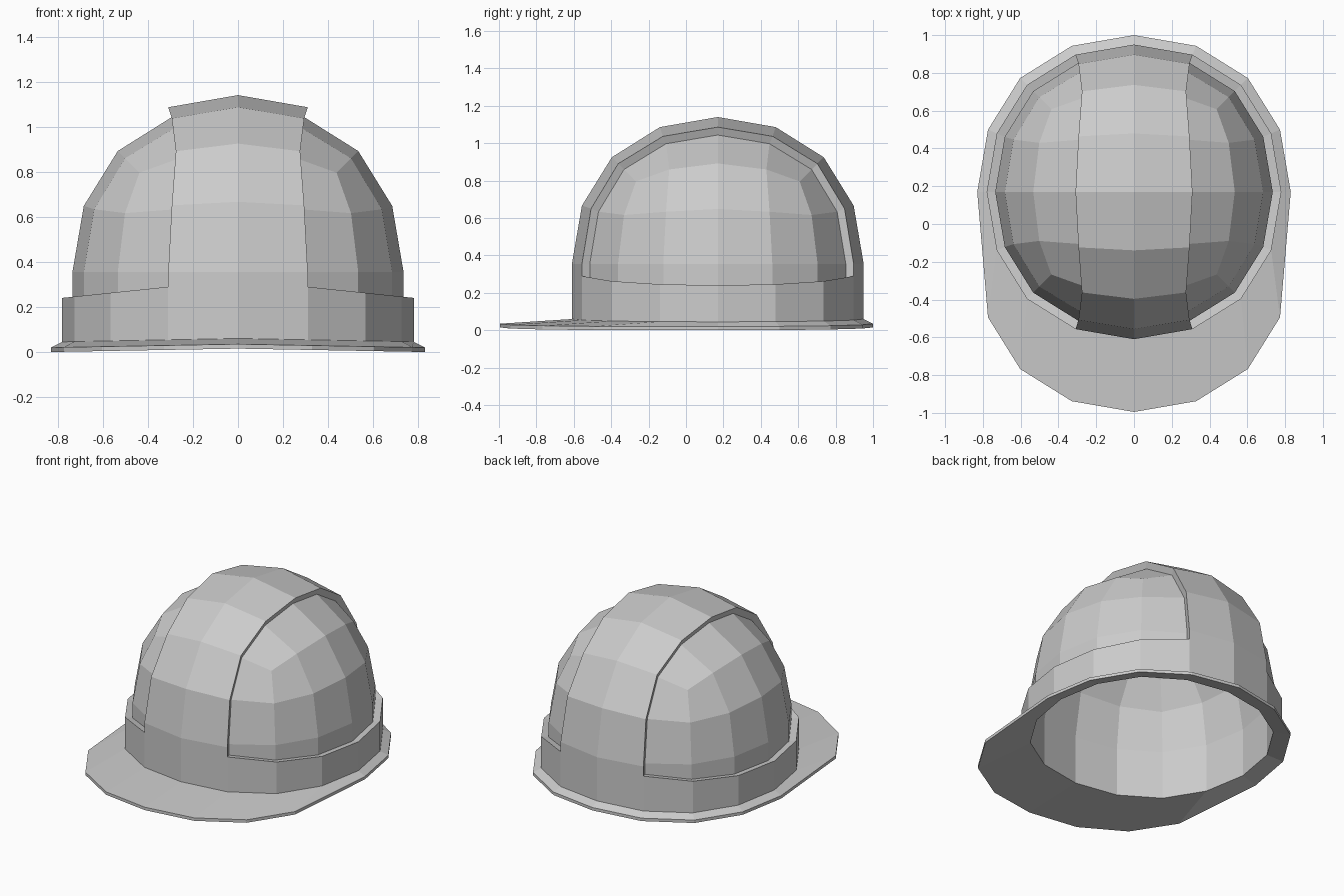
import bpy, bmesh

if "Cube" in bpy.data.objects:
    bpy.data.objects.remove(bpy.data.objects["Cube"])

R, EQ, CY = 0.78, 0.355, 0.17      # shell radius, equator height, dome centre in y
TOP, INNER, BRIM = 0.785, 0.942, 0.83 / 0.78
LINER = 0.932

# Half of a subdivided cube gives the low-poly dome
bpy.ops.mesh.primitive_cube_add(size=2)
hat = bpy.context.object
hat.name = "hard_hat"
mod = hat.modifiers.new("round", 'SUBSURF')
mod.levels = 2
bpy.ops.object.modifier_apply(modifier=mod.name)
me = hat.data

bm = bmesh.new()
bm.from_mesh(me)
size = max(v.co.z for v in bm.verts)
bmesh.ops.delete(bm, geom=[v for v in bm.verts if v.co.z < -0.01], context='VERTS')
for v in bm.verts:
    c = v.co / size
    v.co = (c.x * R, c.y * R, EQ + c.z * TOP)
bm.to_mesh(me)                      # kept for the liner later


def ring(move):
    """Extrude the open lower edge loop and reposition it."""
    edges = [e for e in bm.edges if e.is_boundary]
    out = bmesh.ops.extrude_edge_only(bm, edges=edges)['geom']
    for v in out:
        if isinstance(v, bmesh.types.BMVert):
            v.co = move(*v.co)


def flare(x, y, z):
    x, y = x * BRIM, y * BRIM
    front = 0.335 if y < -0.05 else 0.0     # visor is pushed forward
    return x, y - front, 0.035 - 0.015 * abs(x) / 0.83


def tuck(x, y, z):
    if y < -0.05:
        y += 0.335
    k = LINER / BRIM
    return x * k, y * k, 0.03


# Band, brim and inner wall
ring(lambda x, y, z: (x, y, min(0.29, 0.322 - 0.105 * abs(x))))
ring(lambda x, y, z: (x, y, 0.06 - 0.015 * abs(x) / R))
band_faces = {f for f in bm.faces if f.calc_center_median().z < 0.22}
ring(flare)
ring(lambda x, y, z: (x, y, z - 0.02))
panel = [f for f in bm.faces if f.calc_center_median().z > 0.25
         and abs(f.calc_center_median().x) > 0.25 and f not in band_faces]
ring(tuck)
ring(lambda x, y, z: (x, y, EQ))

# Inner liner dome
n = len(bm.verts)
bm.from_mesh(me)
bm.verts.ensure_lookup_table()
for v in bm.verts[n:]:
    v.co = (v.co.x * LINER, v.co.y * LINER, EQ + (v.co.z - EQ) * LINER)
bm.verts.index_update()
bmesh.ops.remove_doubles(bm, verts=bm.verts[:], dist=0.0005)

# Recessed side panels, leaving the central ridge and band raised
out = bmesh.ops.extrude_face_region(bm, geom=panel)['geom']
bmesh.ops.delete(bm, geom=[f for f in panel if f.is_valid], context='FACES')
for v in out:
    if isinstance(v, bmesh.types.BMVert):
        x, y, z = v.co
        z = EQ + (z - EQ) * INNER if z > EQ else z - (0.008 if z < 0.32 else 0)
        v.co = (x * INNER, y * INNER, z)

for v in bm.verts:
    v.co.y += CY
bmesh.ops.recalc_face_normals(bm, faces=bm.faces[:])
bm.to_mesh(me)
bm.free()
for p in me.polygons:
    p.use_smooth = False
